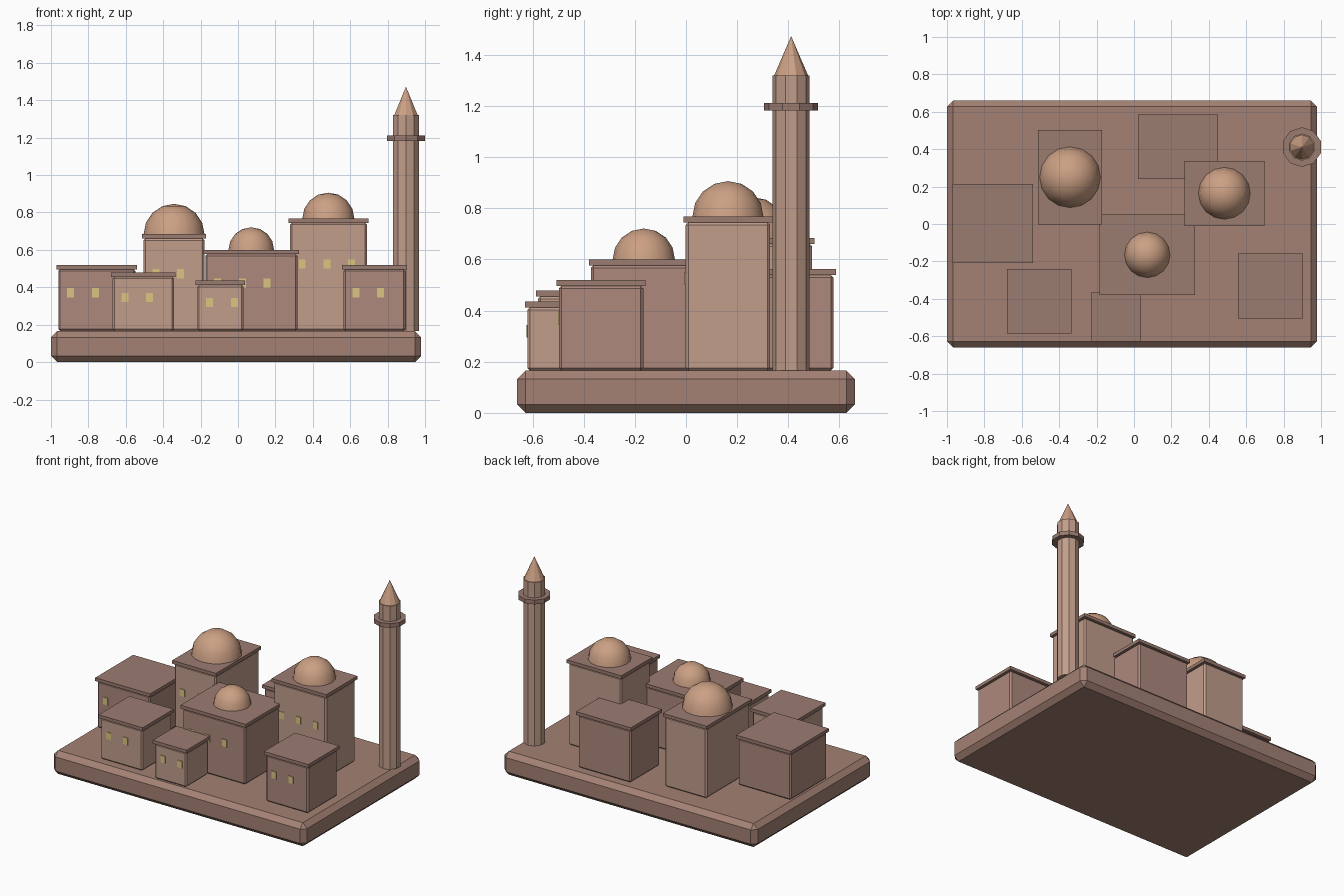
import bpy, bmesh
from mathutils import Matrix, Vector

if "Cube" in bpy.data.objects:
    bpy.data.objects.remove(bpy.data.objects["Cube"])


def material(name, rgb):
    m = bpy.data.materials.new(name)
    m.diffuse_color = (*rgb, 1)
    m.use_nodes = True
    m.node_tree.nodes["Principled BSDF"].inputs["Base Color"].default_value = m.diffuse_color
    return m


LIGHT = material("light_clay", (0.54, 0.34, 0.26))
MAUVE = material("mauve_clay", (0.42, 0.25, 0.205))
ROOF = material("roof_clay", (0.33, 0.20, 0.165))
STONE = material("base_clay", (0.37, 0.22, 0.175))
DOME = material("dome_tan", (0.60, 0.35, 0.23))
GLOW = material("window_glow", (0.72, 0.56, 0.22))


def finish(bm, name, mat):
    bmesh.ops.recalc_face_normals(bm, faces=bm.faces[:])
    me = bpy.data.meshes.new(name)
    bm.to_mesh(me)
    bm.free()
    me.materials.append(mat)
    ob = bpy.data.objects.new(name, me)
    bpy.context.collection.objects.link(ob)
    return ob


def box(name, x, y, z0, size, mat, chamfer=0):
    """Box centred on x, y with its underside at z0."""
    bm = bmesh.new()
    mtx = Matrix.Translation((x, y, z0 + size[2] / 2)) @ Matrix.Diagonal((*size, 1))
    bmesh.ops.create_cube(bm, size=1, matrix=mtx)
    if chamfer:
        bmesh.ops.bevel(bm, geom=bm.edges[:], offset=chamfer, segments=1,
                        affect='EDGES', profile=0.5)
    return finish(bm, name, mat)


def prism(name, x, y, z0, z1, r0, r1, mat, sides=10):
    """Cylinder or cone standing between z0 and z1."""
    bm = bmesh.new()
    bmesh.ops.create_cone(bm, cap_ends=True, segments=sides, radius1=r0, radius2=r1,
                          depth=z1 - z0, matrix=Matrix.Translation((x, y, (z0 + z1) / 2))
                          @ Matrix.Rotation(1.5707963, 4, 'Z'))
    # put a corner on the y axis
    top = max(v.co.y - y for v in bm.verts)
    if top < max(r0, r1) * 0.99:
        bmesh.ops.rotate(bm, verts=bm.verts[:], cent=(x, y, 0),
                         matrix=Matrix.Rotation(3.14159265 / sides, 3, 'Z'))
    bmesh.ops.remove_doubles(bm, verts=bm.verts[:], dist=1e-5)
    return finish(bm, name, mat)


def dome(name, x, y, z, r):
    """Smooth half sphere."""
    bm = bmesh.new()
    bmesh.ops.create_uvsphere(bm, u_segments=16, v_segments=8, radius=r)
    bmesh.ops.delete(bm, geom=[v for v in bm.verts if v.co.z < -1e-4], context='VERTS')
    for f in bm.faces:
        f.smooth = True
    bmesh.ops.translate(bm, verts=bm.verts[:], vec=Vector((x, y, z)))
    return finish(bm, name, DOME)


GROUND = 0.166
ROOF_T = 0.023


def house(name, x, y, w, d, h, mat, dome_r=0):
    """Walls, overhanging roof slab, a row of front windows and an optional dome."""
    box(name + "_walls", x, y, GROUND, (w, d, h), mat, 0.01)
    top = GROUND + h
    box(name + "_roof", x, y, top, (w + 0.017, d + 0.017, ROOF_T), ROOF)
    wx = x - w / 2 + 0.066
    i = 1
    while wx < x + w / 2 - 0.04:
        box(f"{name}_window_{i}", wx, y - d / 2, GROUND + 0.62 * h - 0.025,
            (0.037, 0.008, 0.05), GLOW)
        wx += 0.132
        i += 1
    if dome_r:
        dome(name + "_dome", x, y, top + ROOF_T - 0.001, dome_r)


# base slab with chamfered edges
box("base", -0.0105, 0, 0, (1.979, 1.32, GROUND), STONE, 0.033)

# houses: name, x, y, width, depth, wall height, colour, dome radius
for row in [
    ("left_house", -0.755, 0.002, 0.412, 0.406, 0.33, MAUVE, 0),
    ("tall_left_house", -0.342, 0.25, 0.326, 0.487, 0.495, LIGHT, 0.163),
    ("centre_house", 0.071, -0.165, 0.492, 0.412, 0.411, MAUVE, 0.122),
    ("tall_right_house", 0.483, 0.164, 0.411, 0.33, 0.579, LIGHT, 0.139),
    ("back_house", 0.235, 0.413, 0.411, 0.328, 0.373, MAUVE, 0),
    ("right_house", 0.73, -0.332, 0.33, 0.33, 0.33, MAUVE, 0),
    ("front_left_house", -0.507, -0.414, 0.328, 0.328, 0.29, LIGHT, 0),
    ("front_small_house", -0.094, -0.497, 0.247, 0.247, 0.247, LIGHT, 0),
]:
    house(*row)

# minaret tower
TX, TY = 0.898, 0.411
prism("tower_shaft", TX, TY, GROUND, 1.32, 0.0726, 0.0726, LIGHT)
prism("tower_balcony", TX, TY, 1.182, 1.212, 0.106, 0.106, ROOF)
prism("tower_spire", TX, TY, 1.32, 1.473, 0.066, 0, DOME)
